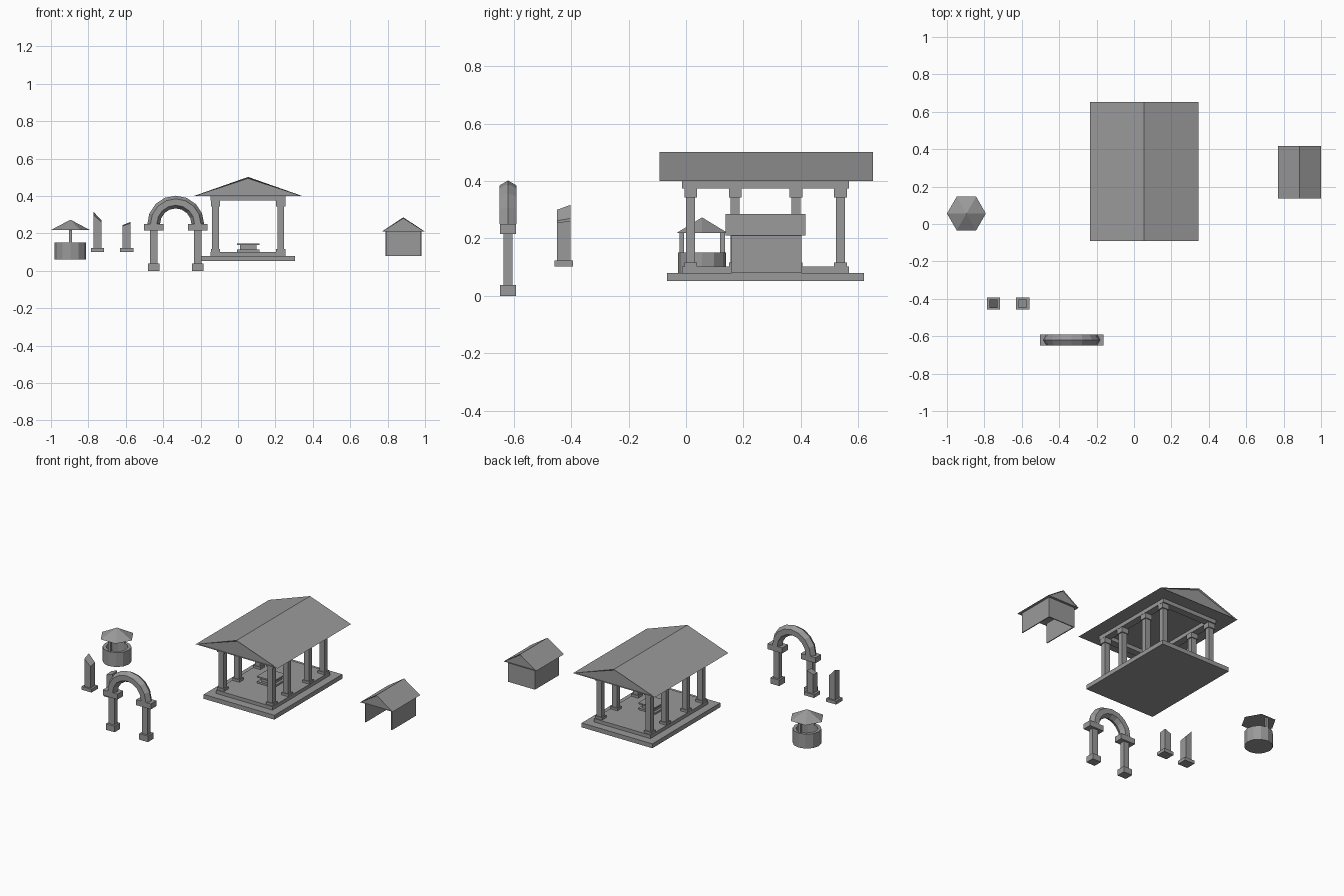
import bpy, bmesh, math
from mathutils import Matrix, Vector

cube = bpy.data.objects.get("Cube")
if cube:
    bpy.data.objects.remove(cube, do_unlink=True)

STONE = bpy.data.materials.new("grey_stone")
STONE.use_nodes = True
GREY = (0.32, 0.32, 0.32, 1)
STONE.diffuse_color = GREY
STONE.node_tree.nodes["Principled BSDF"].inputs["Base Color"].default_value = GREY


def finish(name, bm):
    bmesh.ops.recalc_face_normals(bm, faces=bm.faces)
    mesh = bpy.data.meshes.new(name)
    bm.to_mesh(mesh)
    bm.free()
    mesh.materials.append(STONE)
    obj = bpy.data.objects.new(name, mesh)
    bpy.context.collection.objects.link(obj)
    return obj


def add_box(bm, x, y, w, d, z0, z1):
    """Box centred on x, y with width w, depth d, between two heights."""
    m = Matrix.Translation((x, y, (z0 + z1) / 2)) @ Matrix.Diagonal((w, d, z1 - z0, 1))
    return bmesh.ops.create_cube(bm, size=1, matrix=m)["verts"]


def stack(name, x, y, layers):
    """Stacked boxes: each layer is (width, depth, bottom, top)."""
    bm = bmesh.new()
    for w, d, z0, z1 in layers:
        add_box(bm, x, y, w, d, z0, z1)
    return finish(name, bm)


def gable_roof(name, x, y, w, d, z0, z1, rim):
    """Triangular prism with the ridge along y and recessed gable ends."""
    bm = bmesh.new()
    pts = [(x - w / 2, z0), (x + w / 2, z0), (x, z1)]
    end = bm.faces.new([bm.verts.new((px, y - d / 2, pz)) for px, pz in pts])
    out = bmesh.ops.extrude_face_region(bm, geom=[end], use_keep_orig=True)["geom"]
    bmesh.ops.translate(bm, vec=(0, d, 0), verts=[v for v in out if isinstance(v, bmesh.types.BMVert)])
    bmesh.ops.recalc_face_normals(bm, faces=bm.faces)
    gables = [f for f in bm.faces if len(f.verts) == 3]
    bmesh.ops.inset_individual(bm, faces=gables, thickness=rim, depth=-rim)
    return finish(name, bm)


# Temple: stepped floor, columns, beam ring, roof and altar
TX, TY = 0.054, 0.277
stack("temple_floor", TX, TY, [(0.5, 0.687, 0.052, 0.08), (0.4, 0.582, 0.08, 0.102)])
for side in (-1, 1):
    for i, dy in enumerate((-0.261, -0.106, 0.106, 0.261)):
        label = "left" if side > 0 else "right"
        stack(f"{label}_column_{i + 1}", TX + side * 0.174, TY + dy,
              [(0.05, 0.044, 0.102, 0.117), (0.036, 0.032, 0.117, 0.343), (0.05, 0.044, 0.343, 0.375)])

bm = bmesh.new()
for s in (-1, 1):
    add_box(bm, TX + s * 0.177, TY, 0.046, 0.582, 0.375, 0.4)
    add_box(bm, TX, TY + s * 0.268, 0.308, 0.046, 0.375, 0.4)
finish("temple_beams", bm)
gable_roof("temple_roof", TX, TY + 0.003, 0.58, 0.743, 0.4, 0.502, 0.008)
stack("altar", TX, 0.26, [(0.12, 0.12, 0.102, 0.113), (0.088, 0.088, 0.113, 0.137), (0.12, 0.12, 0.137, 0.146)])

# Shed: three thin walls, open at the front, under a gable roof
HX, HY = 0.884, 0.28
bm = bmesh.new()
for s in (-1, 1):
    add_box(bm, HX + s * 0.093, HY, 0.006, 0.244, 0.08, 0.212)
add_box(bm, HX, HY + 0.119, 0.18, 0.006, 0.08, 0.212)
finish("shed_walls", bm)
gable_roof("shed_roof", HX, HY - 0.003, 0.23, 0.28, 0.21, 0.286, 0.005)

# Well: hollow drum, two posts, six-sided roof
WX, WY = -0.896, 0.056
bm = bmesh.new()
bmesh.ops.create_cone(bm, cap_ends=True, segments=12, radius1=0.084, radius2=0.084, depth=0.092,
                      matrix=Matrix.Translation((WX, WY, 0.106)))
top = max(bm.faces, key=lambda f: f.calc_center_median().z)
bmesh.ops.inset_region(bm, faces=[top], thickness=0.02)
hole = bmesh.ops.extrude_face_region(bm, geom=[top])["geom"]
bmesh.ops.delete(bm, geom=[top], context="FACES_ONLY") if top.is_valid else None
bmesh.ops.translate(bm, vec=(0, 0, -0.06), verts=[v for v in hole if isinstance(v, bmesh.types.BMVert)])
finish("well_drum", bm)

bm = bmesh.new()
for s in (-1, 1):
    add_box(bm, WX, WY + s * 0.071, 0.016, 0.016, 0.14, 0.225)
finish("well_posts", bm)

bm = bmesh.new()
bmesh.ops.create_cone(bm, cap_ends=True, segments=6, radius1=0.104, radius2=0, depth=0.055,
                      matrix=Matrix.Translation((WX, WY, 0.246)) @ Matrix.Rotation(math.pi / 2, 4, "Z"))
finish("well_roof", bm)


# Broken stones: square foot and a shaft with a slanted top
def broken_stone(name, x, y, heights):
    bm = bmesh.new()
    add_box(bm, x, y, 0.07, 0.064, 0.102, 0.123)
    for v in add_box(bm, x, y, 0.043, 0.046, 0.123, 0.2):
        if v.co.z > 0.19:
            v.co.z = heights[(v.co.x > x) * 2 + (v.co.y > y)]
    return finish(name, bm)


broken_stone("tall_broken_stone", -0.752, -0.426, (0.3, 0.317, 0.262, 0.27))
broken_stone("short_broken_stone", -0.595, -0.426, (0.24, 0.245, 0.255, 0.262))

# Archway: two piers and a half ring with a six-sided section
AX, AY, R, SPRING = -0.333, -0.62, 0.118, 0.25
for s, label in ((-1, "right"), (1, "left")):
    stack(f"{label}_arch_pier", AX + s * R, AY,
          [(0.062, 0.057, 0, 0.038), (0.04, 0.03, 0.038, 0.215), (0.104, 0.057, 0.215, SPRING)])

bm = bmesh.new()
ring = []
for i in range(6):
    a = i * math.pi / 3
    ring.append(bm.verts.new((AX + R + 0.034 * math.cos(a), AY + 0.034 * math.sin(a), SPRING)))
face = bm.faces.new(ring)
end = bmesh.ops.spin(bm, geom=[face], cent=Vector((AX, AY, SPRING)), axis=(0, -1, 0),
                     angle=math.pi, steps=8, use_duplicate=False)
finish("arch_ring", bm)
